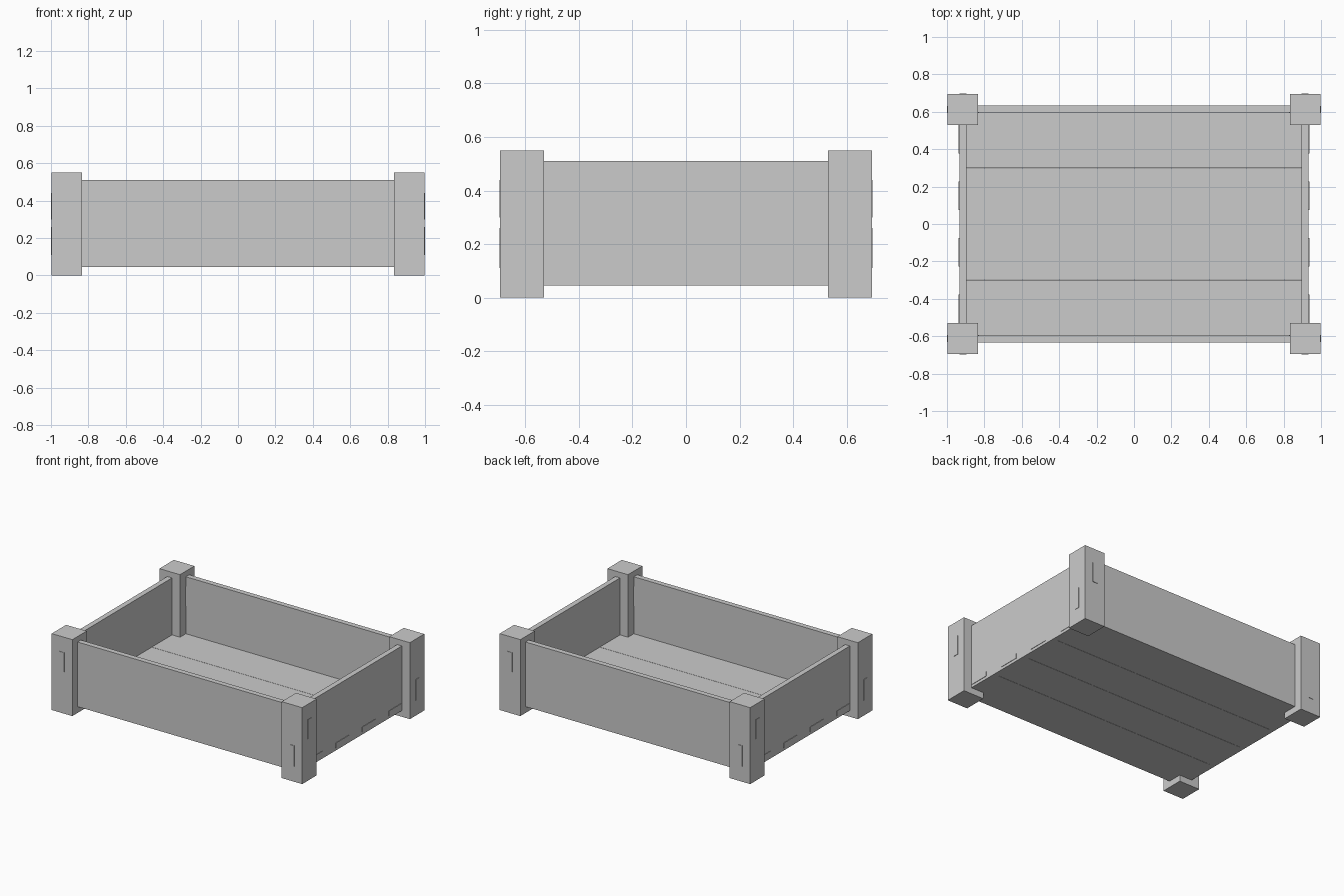
import bpy
import bmesh
from mathutils import Matrix, Vector

cube = bpy.data.objects.get("Cube")
if cube:
    bpy.data.objects.remove(cube, do_unlink=True)

# Single grey material
grey = bpy.data.materials.new("plain grey")
grey.use_nodes = True
colour = (0.6, 0.6, 0.6, 1)
grey.diffuse_color = colour
grey.node_tree.nodes["Principled BSDF"].inputs["Base Color"].default_value = colour


def box(name, x, y, z):
    """Box object from (low, high) ranges on each axis."""
    low, high = map(Vector, zip(x, y, z))
    bm = bmesh.new()
    place = Matrix.Translation((low + high) / 2) @ Matrix.Diagonal((*(high - low), 1))
    bmesh.ops.create_cube(bm, size=1, matrix=place)
    mesh = bpy.data.meshes.new(name)
    bm.to_mesh(mesh)
    bm.free()
    mesh.materials.append(grey)
    obj = bpy.data.objects.new(name, mesh)
    bpy.context.collection.objects.link(obj)
    return obj


def around(c, width):
    return (c - width / 2, c + width / 2)


POST_X, POST_Y, POST = 0.915, 0.612, 0.164
OUT = 0.003                      # how far joints stand proud
BOARD = 0.038                    # wall thickness
WALL_Z = (0.045, 0.51)
FLOOR_Z = (0.045, 0.10)
UPPER, LOWER = (0.30, 0.44), (0.11, 0.26)

# Corner posts with through joints, alternating in height round the box
for sx, side in ((1, "left"), (-1, "right")):
    for sy, end in ((1, "back"), (-1, "front")):
        tag = f"{end}_{side}"
        cx, cy = sx * POST_X, sy * POST_Y
        box(f"post_{tag}", around(cx, POST), around(cy, POST), (0, 0.55))
        long_z, short_z = (LOWER, UPPER) if sx == sy else (UPPER, LOWER)
        tip = POST + 2 * OUT
        box(f"long_joint_{tag}", around(cx, tip), around(cy, BOARD), long_z)
        box(f"short_joint_{tag}", around(cx, BOARD), around(cy, tip), short_z)

# Walls between the posts
inner_x, inner_y = POST_X - POST / 2, POST_Y - POST / 2
for s, end, side in ((1, "back", "left"), (-1, "front", "right")):
    box(f"{end}_wall", (-inner_x, inner_x), around(s * (POST_Y + 0.003), BOARD), WALL_Z)
    box(f"{side}_wall", around(s * POST_X, BOARD), (-inner_y, inner_y), WALL_Z)

# Floor planks with tongues through the side walls
reach = POST_X - BOARD / 2
pitch = 0.299
for i in range(4):
    cy = (i - 1.5) * pitch
    box(f"floor_plank_{i + 1}", (-reach, reach), around(cy, pitch - 0.002), FLOOR_Z)
    tongue_y = around(cy * 1.01, 0.15)
    for s, side in ((1, "left"), (-1, "right")):
        box(f"plank_tongue_{side}_{i + 1}",
            around(s * POST_X, BOARD + 2 * OUT), tongue_y, (0.065, 0.10))
